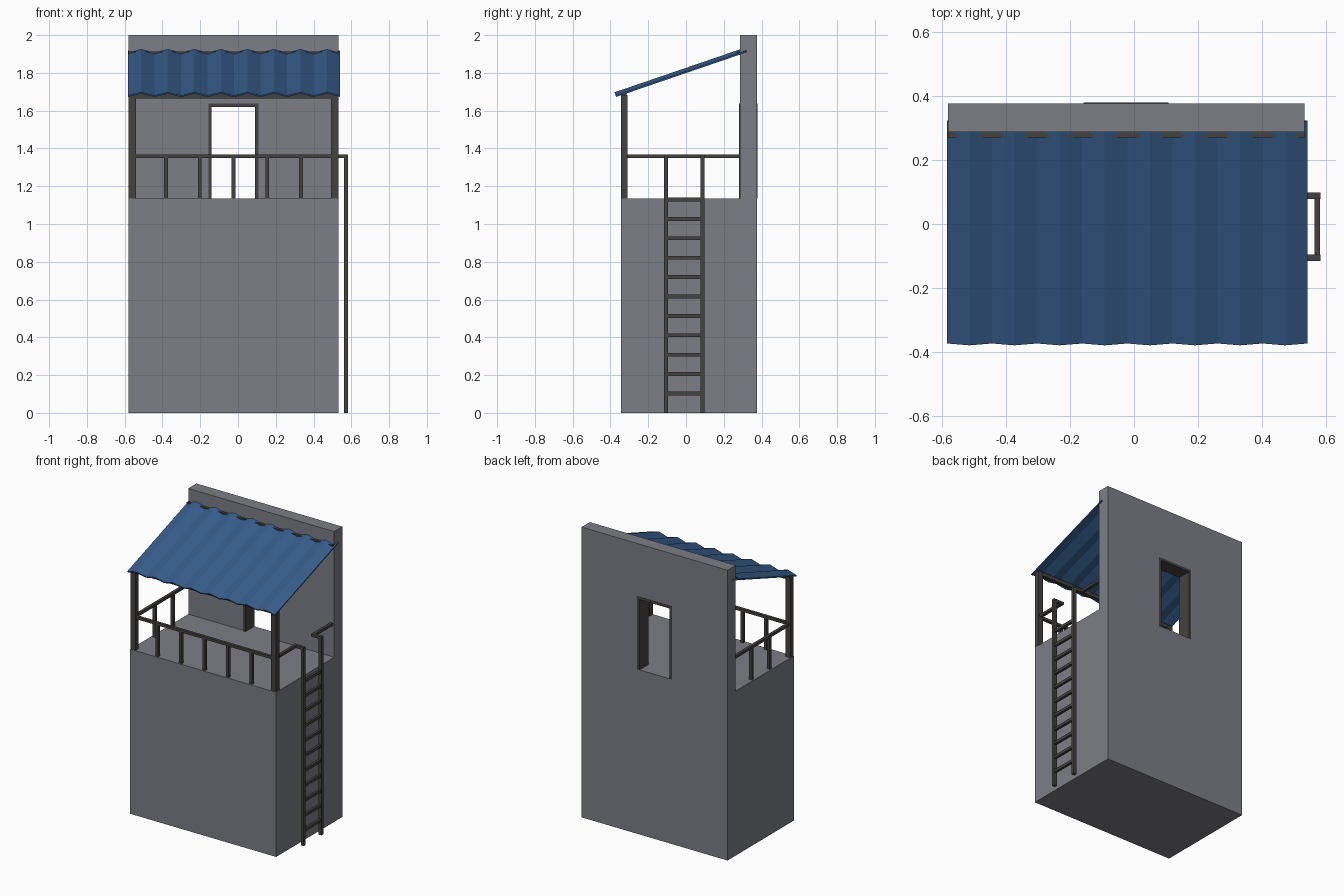
import bpy
import math
from mathutils import Vector

if "Cube" in bpy.data.objects:
    bpy.data.objects.remove(bpy.data.objects["Cube"])


def material(name, rgb):
    m = bpy.data.materials.new(name)
    m.diffuse_color = (*rgb, 1)
    m.use_nodes = True
    m.node_tree.nodes["Principled BSDF"].inputs["Base Color"].default_value = m.diffuse_color
    return m


GREY = material("concrete grey", (0.205, 0.21, 0.235))
BROWN = material("dark wood", (0.06, 0.055, 0.05))
BLUE = material("roof blue", (0.037, 0.108, 0.26))


def prism(name, outline, sweep, mat):
    """Closed outline of 3D points swept along a vector."""
    n = len(outline)
    a = [Vector(p) for p in outline]
    verts = a + [p + Vector(sweep) for p in a]
    faces = [tuple(range(n)), tuple(range(2 * n - 1, n - 1, -1))]
    faces += [(i, i + n, (i + 1) % n + n, (i + 1) % n) for i in range(n)]
    me = bpy.data.meshes.new(name)
    me.from_pydata([tuple(v) for v in verts], [], faces)
    me.materials.append(mat)
    ob = bpy.data.objects.new(name, me)
    bpy.context.collection.objects.link(ob)
    return ob


def box(name, x, y, z, mat=BROWN):
    """Box from (min, max) ranges; outline wound so normals face out."""
    return prism(name, [(x[0], y[0], z[0]), (x[1], y[0], z[0]),
                        (x[1], y[0], z[1]), (x[0], y[0], z[1])],
                 (0, y[1] - y[0], 0), mat)


def around(c, w=0.02):
    return (c - w / 2, c + w / 2)


L, R = -0.58, 0.532            # side limits of the building
FRONT, WALL, BACK = -0.345, 0.287, 0.376
FLOOR, TOP = 1.134, 2.0
RAIL_Z = (1.349, 1.367)

# Solid base block and back wall with a doorway
box("base_block", (L, R), (FRONT, BACK), (0, FLOOR), GREY)
DL, DR, DT = -0.157, 0.108, 1.637
prism("back_wall", [(L, WALL, FLOOR), (DL, WALL, FLOOR), (DL, WALL, DT),
                    (DR, WALL, DT), (DR, WALL, FLOOR), (R, WALL, FLOOR),
                    (R, WALL, TOP), (L, WALL, TOP)],
      (0, BACK - WALL, 0), GREY)

# Door frame lining the opening
t, fy = 0.018, 0.281
prism("door_frame", [(DL, fy, FLOOR), (DL + t, fy, FLOOR), (DL + t, fy, DT - t),
                     (DR - t, fy, DT - t), (DR - t, fy, FLOOR), (DR, fy, FLOOR),
                     (DR, fy, DT), (DL, fy, DT)], (0, 0.378 - fy, 0), BROWN)

# Corner posts and roof beams
PY = (FRONT + 0.002, FRONT + 0.036)
PLX, PRX = -0.56, 0.512
for side, cx in (("left", PLX), ("right", PRX)):
    box(f"{side}_post", around(cx, 0.038), PY, (FLOOR, 1.684))
box("front_beam", (PLX, PRX), around(-0.328, 0.024), (1.664, 1.69))
box("wall_beam", (L, R), (0.27, WALL), (1.895, 1.912))

# Front railing with evenly spaced balusters
RY = -0.328
box("front_rail", (PLX, PRX), around(RY), RAIL_Z)
for i in range(1, 6):
    cx = PLX + (PRX - PLX) * i / 6
    box(f"front_baluster_{i}", around(cx), around(RY), (FLOOR, RAIL_Z[0]))

# Left railing, full length
LADDER_Y = (-0.105, 0.088)
box("left_rail", around(PLX), (RY, WALL), RAIL_Z)
for i, cy in enumerate(LADDER_Y):
    box(f"left_baluster_{i + 1}", around(PLX), around(cy), (FLOOR, RAIL_Z[0]))

# Right railing, open in the middle for the ladder
box("right_rail_front", around(PRX), (RY, LADDER_Y[0] + 0.01), RAIL_Z)
box("right_rail_back", around(PRX), (LADDER_Y[1] - 0.01, WALL), RAIL_Z)

# Ladder: two uprights tied to the railing, and rungs
LX = (0.56, 0.582)
for i, cy in enumerate(LADDER_Y):
    box(f"ladder_upright_{i + 1}", LX, around(cy, 0.021), (0, RAIL_Z[1]))
    box(f"ladder_tie_{i + 1}", (PRX + 0.01, LX[0]), around(cy, 0.021), RAIL_Z)
for i in range(1, 12):
    box(f"ladder_rung_{i}", (0.562, 0.58), LADDER_Y, around(0.1027 * i, 0.02))

# Corrugated sloping roof: zigzag profile swept up the slope
low, high = Vector((0, -0.374, 1.685)), Vector((0, 0.319, 1.922))
slope = high - low
normal = Vector((0, -slope.z, slope.y)).normalized()
X0, X1, FOLDS = -0.583, 0.541, 16
upper, lower = [], []
for i in range(FOLDS + 1):
    x = X0 + (X1 - X0) * i / FOLDS
    h = 0.009 if i % 2 else -0.009
    upper.append(low + Vector((x, 0, 0)) + normal * (h + 0.004))
    lower.append(low + Vector((x, 0, 0)) + normal * (h - 0.004))
prism("corrugated_roof", lower + upper[::-1], slope, BLUE)
